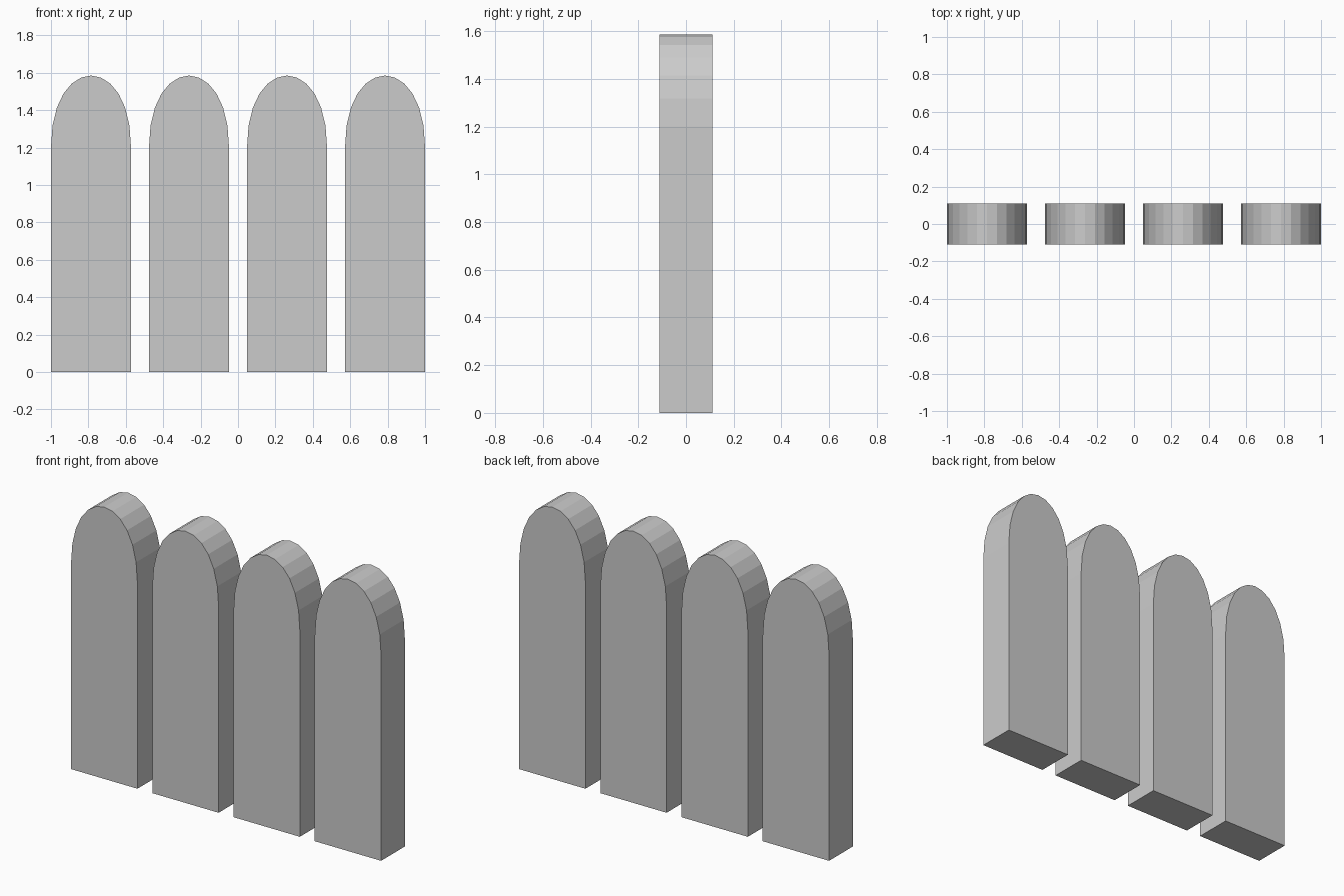
import bpy, bmesh

if "Cube" in bpy.data.objects:
    bpy.data.objects.remove(bpy.data.objects["Cube"])

HALF_W, HALF_D = 0.214, 0.11
SPRING, TOP = 1.20, 1.585
STEPS = 12


def arch_profile():
    # Square base corners, then a rounded arch from right to left
    pts = [(-HALF_W, 0), (HALF_W, 0)]
    for i in range(STEPS + 1):
        s = 1 - 2 * i / STEPS
        pts.append((HALF_W * (1.5 * s - 0.5 * s ** 3),
                    SPRING + (TOP - SPRING) * (1 - s * s)))
    return pts


def make_slab(name, cx):
    bm = bmesh.new()
    front = bm.faces.new([bm.verts.new((x, -HALF_D, z)) for x, z in arch_profile()])
    ext = bmesh.ops.extrude_face_region(bm, geom=[front], use_keep_orig=True)
    verts = [v for v in ext["geom"] if isinstance(v, bmesh.types.BMVert)]
    bmesh.ops.translate(bm, verts=verts, vec=(0, 2 * HALF_D, 0))
    bmesh.ops.recalc_face_normals(bm, faces=bm.faces)
    mesh = bpy.data.meshes.new(name)
    bm.to_mesh(mesh)
    bm.free()
    obj = bpy.data.objects.new(name, mesh)
    obj.location.x = cx
    bpy.context.collection.objects.link(obj)


# Row of four round-topped slabs
for i in range(4):
    make_slab(f"arched_slab_{i + 1}", (i - 1.5) * (2 - 2 * HALF_W) / 3)
